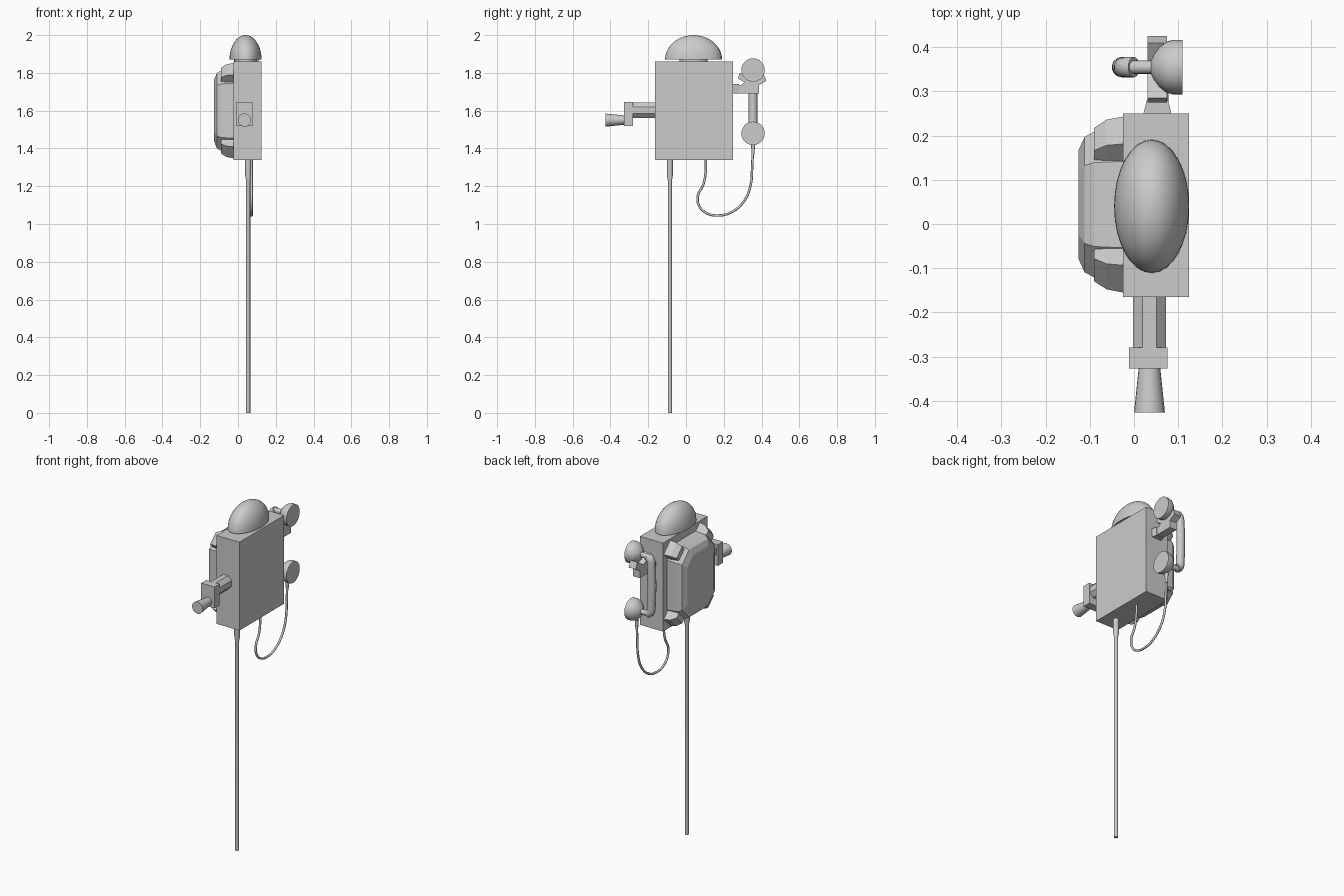
import bpy, bmesh, math
from mathutils import Vector, Matrix

old = bpy.data.objects.get("Cube")
if old:
    bpy.data.objects.remove(old, do_unlink=True)

grey = bpy.data.materials.new("plain grey")
grey.use_nodes = True
grey.diffuse_color = (0.6, 0.6, 0.6, 1)
grey.node_tree.nodes["Principled BSDF"].inputs["Base Color"].default_value = (0.6, 0.6, 0.6, 1)


def finish(name, bm, smooth=False):
    bmesh.ops.recalc_face_normals(bm, faces=bm.faces)
    mesh = bpy.data.meshes.new(name)
    bm.to_mesh(mesh)
    bm.free()
    mesh.materials.append(grey)
    obj = bpy.data.objects.new(name, mesh)
    bpy.context.scene.collection.objects.link(obj)
    if smooth:
        bpy.ops.object.select_all(action="DESELECT")
        obj.select_set(True)
        bpy.context.view_layer.objects.active = obj
        bpy.ops.object.shade_smooth_by_angle(angle=math.radians(40))
    return obj


def loft(name, rings, smooth=False):
    """Skin a list of equally long point rings and cap both ends."""
    bm = bmesh.new()
    rows = [[bm.verts.new(p) for p in ring] for ring in rings]
    n = len(rows[0])
    for a, b in zip(rows, rows[1:]):
        for i in range(n):
            j = (i + 1) % n
            bm.faces.new((a[i], a[j], b[j], b[i]))
    bm.faces.new(rows[0])
    bm.faces.new(rows[-1])
    return finish(name, bm, smooth)


def lathe(name, profile, centre, axis, sides=24, scale=(1, 1), smooth=True, turn=0):
    """Profile of (radius, distance) pairs turned around an axis."""
    rot = Vector((0, 0, 1)).rotation_difference(Vector(axis)).to_matrix()
    rings = []
    for r, t in profile:
        angles = [math.tau * (i + turn) / sides for i in range(sides)]
        rings.append([Vector(centre) + rot @ Vector((r * scale[0] * math.cos(a),
                      r * scale[1] * math.sin(a), t)) for a in angles])
    return loft(name, rings, smooth)


def box(name, low, high):
    low, high = Vector(low), Vector(high)
    bm = bmesh.new()
    bmesh.ops.create_cube(bm, size=1)
    for v in bm.verts:
        v.co = (low + high) / 2 + v.co * (high - low)
    return finish(name, bm)


def tube(name, points, radius, sides=5):
    """Round curve through the points, converted to a mesh."""
    curve = bpy.data.curves.new(name, "CURVE")
    curve.dimensions = "3D"
    curve.bevel_depth = radius
    curve.bevel_resolution = sides
    curve.use_fill_caps = True
    curve.resolution_u = 4
    spline = curve.splines.new("BEZIER")
    spline.bezier_points.add(len(points) - 1)
    for bp, p in zip(spline.bezier_points, points):
        bp.co = p
        bp.handle_left_type = bp.handle_right_type = "AUTO"
    obj = bpy.data.objects.new(name, curve)
    bpy.context.scene.collection.objects.link(obj)
    bpy.ops.object.select_all(action="DESELECT")
    obj.select_set(True)
    bpy.context.view_layer.objects.active = obj
    bpy.ops.object.convert(target="MESH")
    obj = bpy.context.view_layer.objects.active
    obj.data.materials.clear()
    obj.data.materials.append(grey)
    bpy.ops.object.shade_smooth_by_angle(angle=math.radians(50))


# Cabinet and the domed bell on top
box("cabinet", (-0.025, -0.165, 1.34), (0.125, 0.25, 1.86))
lathe("bell_neck", [(1, 0), (1, 0.03)], (0.04, 0.04, 1.855), (0, 0, 1), 32, (0.06, 0.075))
steps = [math.pi / 2 * i / 10 for i in range(10)] + [1.55]
lathe("bell_dome", [(math.cos(a), 0.13 * math.sin(a)) for a in steps],
      (0.04, 0.04, 1.87), (0, 0, 1), 32, (0.085, 0.151))

# Pole under the cabinet, with a socket at its top
lathe("pole", [(0.011, 0), (0.011, 1.23), (0.016, 1.26), (0.016, 1.35)],
      (0.054, -0.085, 0), (0, 0, 1), 12)

# Mouthpiece arm, plate and horn
lathe("mouthpiece_arm", [(0.0406, 0), (0.0406, 0.125)], (0.035, -0.16, 1.603),
      (0, -1, 0), 8, (1, 1.08), False, 0.5)
box("mouthpiece_plate", (-0.011, -0.327, 1.52), (0.076, -0.28, 1.645))
lathe("mouthpiece_horn", [(0.024, 0), (0.035, 0.105)], (0.035, -0.322, 1.55), (0, -1, 0), 20)


# Raised side cover with cut corners
def cut_rectangle(x, hy, hz, c):
    corners = [(hy, hz - c), (hy - c, hz), (c - hy, hz), (-hy, hz - c),
               (-hy, c - hz), (c - hy, -hz), (hy - c, -hz), (hy, c - hz)]
    return [Vector((x, 0.044 + y, 1.6 + z)) for y, z in corners]


loft("side_cover", [cut_rectangle(-0.02, 0.168, 0.216, 0.07),
                    cut_rectangle(-0.09, 0.165, 0.212, 0.07),
                    cut_rectangle(-0.112, 0.153, 0.198, 0.065),
                    cut_rectangle(-0.126, 0.122, 0.165, 0.055)])

# Tapered diagonal lugs on the four corners of the cover
for sy, side in ((-1, "front"), (1, "back")):
    for sz, level in ((-1, "lower"), (1, "upper")):
        out = Vector((0, sy, sz)).normalized()
        across = Vector((0, -sz, sy)).normalized()
        base = Vector((0, 0.044 + sy * 0.132, 1.6 + sz * 0.185))
        rings = []
        for x, reach, half in ((-0.02, 0.052, 0.044), (-0.062, 0.044, 0.041), (-0.091, 0.022, 0.036)):
            c = base + Vector((x, 0, 0))
            rings.append([c - out * 0.06 - across * half, c + out * reach - across * half,
                          c + out * reach + across * half, c - out * 0.06 + across * half])
        loft(f"{level}_{side}_lug", rings)

# Hook bracket with a forked cradle
outline = [(0.245, 1.737), (0.29, 1.735), (0.31, 1.75), (0.275, 1.77), (0.285, 1.80),
           (0.35, 1.757), (0.41, 1.795), (0.426, 1.758), (0.387, 1.735),
           (0.387, 1.692), (0.31, 1.692), (0.245, 1.692)]
loft("cradle_bracket", [[Vector((x, y, z)) for y, z in outline] for x in (0.03, 0.075)])
loft("bracket_foot", [[Vector((0.053 + sx * w, y, z)) for sx, z in
                       ((-1, 1.69), (1, 1.69), (1, 1.74), (-1, 1.74))]
                      for y, w in ((0.24, 0.034), (0.28, 0.024))])

# Handset: two cups joined by a handle
cup = [(0.014, 0), (0.03, 0.008), (0.046, 0.02), (0.057, 0.034), (0.062, 0.05), (0.062, 0.072)]
for name, z in (("upper_cup", 1.815), ("lower_cup", 1.48)):
    lathe(name, cup, (0.038, 0.355, z), (1, 0, 0), 28)
    lathe(name + "_neck", [(0.015, 0), (0.015, 0.06)], (-0.015, 0.355, z), (1, 0, 0), 16)
tube("handset_handle", [(0.0, 0.355, 1.815), (-0.017, 0.355, 1.803), (-0.023, 0.355, 1.775),
                        (-0.023, 0.355, 1.52), (-0.017, 0.355, 1.492), (0.0, 0.355, 1.48)], 0.023)

# Hanging cord and its sleeve under the lower cup
path = [(0.105, 1.345), (0.105, 1.29), (0.092, 1.21), (0.063, 1.15), (0.07, 1.095),
        (0.11, 1.057), (0.17, 1.045), (0.24, 1.062), (0.31, 1.125), (0.343, 1.21),
        (0.35, 1.30), (0.355, 1.42)]
tube("cord", [(0.072, y, z) for y, z in path], 0.0065, 2)
lathe("cord_sleeve", [(0.007, 0), (0.011, 0.06)], (0.072, 0.355, 1.365), (0, 0, 1), 12)
